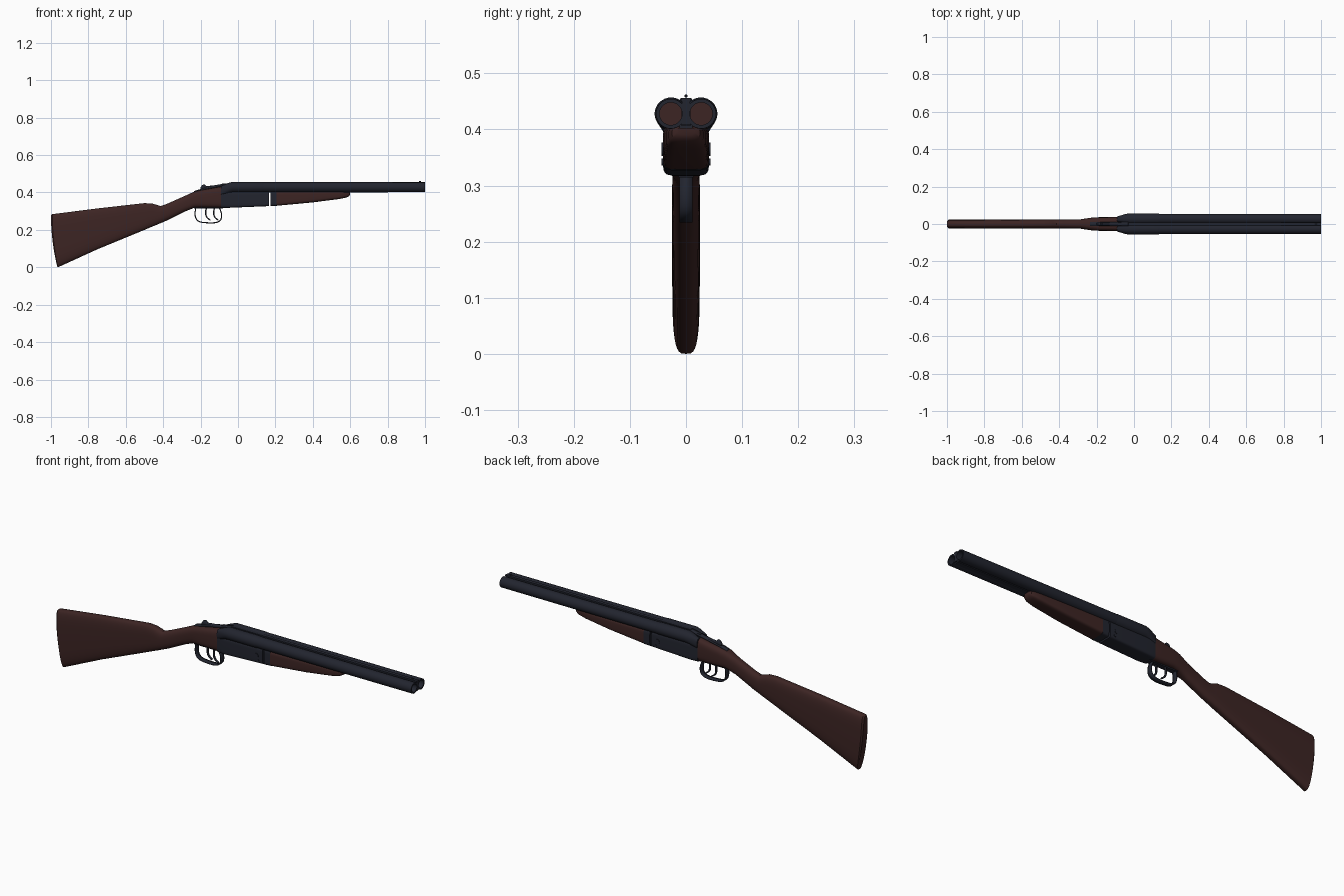
import bpy, bmesh, math

if "Cube" in bpy.data.objects:
    bpy.data.objects.remove(bpy.data.objects["Cube"])

def material(name, rgb):
    m = bpy.data.materials.new(name)
    m.diffuse_color = (*rgb, 1)
    m.use_nodes = True
    m.node_tree.nodes["Principled BSDF"].inputs["Base Color"].default_value = m.diffuse_color
    return m

WOOD = material("dark walnut", (0.046, 0.018, 0.017))
STEEL = material("blued steel", (0.016, 0.018, 0.028))

def finish(name, bm, mat, angle=35):
    bmesh.ops.recalc_face_normals(bm, faces=bm.faces)
    me = bpy.data.meshes.new(name)
    bm.to_mesh(me)
    bm.free()
    me.materials.append(mat)
    for p in me.polygons:
        p.use_smooth = True
    me.set_sharp_from_angle(angle=math.radians(angle))
    ob = bpy.data.objects.new(name, me)
    bpy.context.collection.objects.link(ob)
    return ob

def bridge(bm, rings, caps=True):
    n = len(rings[0])
    for a, b in zip(rings, rings[1:]):
        for i in range(n):
            j = (i + 1) % n
            bm.faces.new((a[i], a[j], b[j], b[i]))
    if caps:
        bm.faces.new(rings[0])
        bm.faces.new(rings[-1])

def loft(name, sections, mat, cy=0, seg=32):
    """sections: x, top, bottom, half width, squareness, rake of lower edge"""
    bm = bmesh.new()
    rings = []
    for x, top, bot, w, n, rake in sections:
        ring = []
        for i in range(seg):
            a = 2 * math.pi * (i + 0.5) / seg if n > 5 else 2 * math.pi * i / seg
            c, s = math.cos(a), math.sin(a)
            y = math.copysign(abs(c) ** (2 / n), c) * w
            u = math.copysign(abs(s) ** (2 / n), s)
            t = (1 - u) / 2
            ring.append(bm.verts.new((x + rake * t * t, cy + y, bot + (top - bot) * (1 - t))))
        rings.append(ring)
    bridge(bm, rings)
    return finish(name, bm, mat)

def lathe_x(name, profile, cy, cz, mat, seg=32, caps=True):
    bm = bmesh.new()
    rings = [[bm.verts.new((x, cy + r * math.cos(2 * math.pi * i / seg),
                            cz + r * math.sin(2 * math.pi * i / seg)))
              for i in range(seg)] for x, r in profile]
    bridge(bm, rings, caps)
    return finish(name, bm, mat)

def box(name, x0, x1, y, z0, z1, mat):
    bm = bmesh.new()
    rings = [[bm.verts.new((x, a, b)) for a, b in ((-y, z0), (y, z0), (y, z1), (-y, z1))]
             for x in (x0, x1)]
    bridge(bm, rings)
    return finish(name, bm, mat)

def band(name, pts, half_y, thick, mat, cy=0):
    """Flat strip following an x,z path, smoothed and thickened"""
    for _ in range(2):
        q = [pts[0]]
        for (ax, az), (bx, bz) in zip(pts, pts[1:]):
            q += [(ax * .75 + bx * .25, az * .75 + bz * .25), (ax * .25 + bx * .75, az * .25 + bz * .75)]
        pts = q + [pts[-1]]
    bm = bmesh.new()
    rows = [(bm.verts.new((x, cy - half_y, z)), bm.verts.new((x, cy + half_y, z))) for x, z in pts]
    for a, b in zip(rows, rows[1:]):
        bm.faces.new((a[0], a[1], b[1], b[0]))
    ob = finish(name, bm, mat)
    m = ob.modifiers.new("thickness", 'SOLIDIFY')
    m.thickness = thick
    m.offset = 0
    return ob

# Wooden shoulder stock with wrist
loft("stock", [
    (-1.0, .279, .006, .018, 3.2, .033), (-.993, .284, 0, .0245, 3.5, .03),
    (-.75, .315, .097, .025, 3.5, 0), (-.5, .343, .2, .025, 3, 0),
    (-.46, .341, .217, .025, 3, 0), (-.435, .334, .227, .0245, 2.8, 0),
    (-.414, .327, .236, .024, 2.6, 0), (-.38, .339, .25, .024, 2.5, 0),
    (-.286, .381, .297, .025, 2.6, 0), (-.235, .404, .318, .033, 3, 0),
    (-.2, .412, .32, .036, 3.5, 0), (-.088, .432, .318, .037, 4, 0)], WOOD, seg=40)

# Steel receiver under the breech
loft("receiver", [(-.09, .42, .317, .0375, 6, 0), (-.05, .407, .318, .041, 7, 0),
                  (.165, .407, .327, .041, 7, 0)], STEEL, seg=48)
box("receiver_bridge", -.085, .16, .0078, .39, .447, STEEL)

# Fore-end iron and wooden fore-end
loft("fore_end_iron", [(.173, .407, .327, .041, 7, 0), (.207, .407, .329, .041, 7, 0)], STEEL, seg=48)
loft("fore_end", [(.207, .407, .329, .041, 6, 0), (.4, .407, .347, .039, 5, 0),
                  (.54, .407, .365, .035, 4, 0), (.58, .407, .373, .031, 3.5, 0),
                  (.595, .406, .381, .025, 3, 0), (.6, .404, .39, .016, 3, 0)], WOOD, seg=40)

# Paired barrels, breech fences, cartridges, side pins
for side, s in (("left", 1), ("right", -1)):
    cy = s * .027
    lathe_x(side + "_barrel", [(-.03, .0275), (.2, .0275), (1.0, .0265), (1.0, .02), (.15, .02)],
            cy, .428, STEEL, caps=False)
    lathe_x(side + "_cartridge", [(.145, .0205), (.152, .0205)], cy, .428, WOOD)
    loft(side + "_breech", [(-.09, .434, .385, .014, 3, 0), (-.065, .445, .392, .021, 2.4, 0),
                            (-.045, .453, .397, .027, 2.1, 0), (-.03, .457, .399, .0295, 2, 0),
                            (.125, .457, .399, .0295, 2, 0), (.142, .455, .401, .027, 2, 0)],
         STEEL, cy=s * .0265)
    for k, (x, z, r) in enumerate(((.13, .365, .012), (.14, .342, .006))):
        bm = bmesh.new()
        bmesh.ops.create_cone(bm, cap_ends=True, segments=20, radius1=r, radius2=r, depth=.006)
        for v in bm.verts:
            v.co = (v.co.x + x, v.co.z + s * .0405, v.co.y + z)
        finish(f"{side}_pin_{k + 1}", bm, STEEL)

# Ribs joining the barrels and front bead
box("barrel_web", .1, 1.0, .0068, .409, .45, STEEL)
box("lower_rib", .1, .995, .012, .402, .4075, STEEL)
box("top_rib", -.03, 1.0, .009, .4495, .456, STEEL)
lathe_x("front_bead", [(.967, .0015), (.97, .003), (.976, .003), (.979, .0015)], 0, .4595, STEEL, seg=12)

# Top tang and opening lever
band("top_tang", [(-.235, .404), (-.19, .417), (-.13, .43), (-.07, .442), (-.03, .451)], .011, .008, STEEL)
loft("opening_lever", [(-.2, .428, .41, .006, 2.5, 0), (-.192, .44, .413, .009, 2.5, 0),
                       (-.18, .444, .415, .009, 2.5, 0), (-.168, .434, .417, .008, 2.5, 0),
                       (-.13, .438, .424, .007, 2.5, 0), (-.08, .446, .43, .007, 2.5, 0)], STEEL, seg=16)

# Trigger guard, its plate and two triggers
band("trigger_guard", [(-.225, .325), (-.232, .275), (-.215, .243), (-.16, .237), (-.115, .238),
                       (-.09, .252), (-.086, .285), (-.1, .32)], .012, .006, STEEL)
box("trigger_plate", -.235, -.08, .013, .314, .324, STEEL)
for k, (x, y) in enumerate(((-.168, .006), (-.125, -.006))):
    band(f"trigger_{k + 1}", [(x, .322), (x - .006, .295), (x - .002, .268), (x + .02, .252)],
         .004, .007, STEEL, cy=y)
